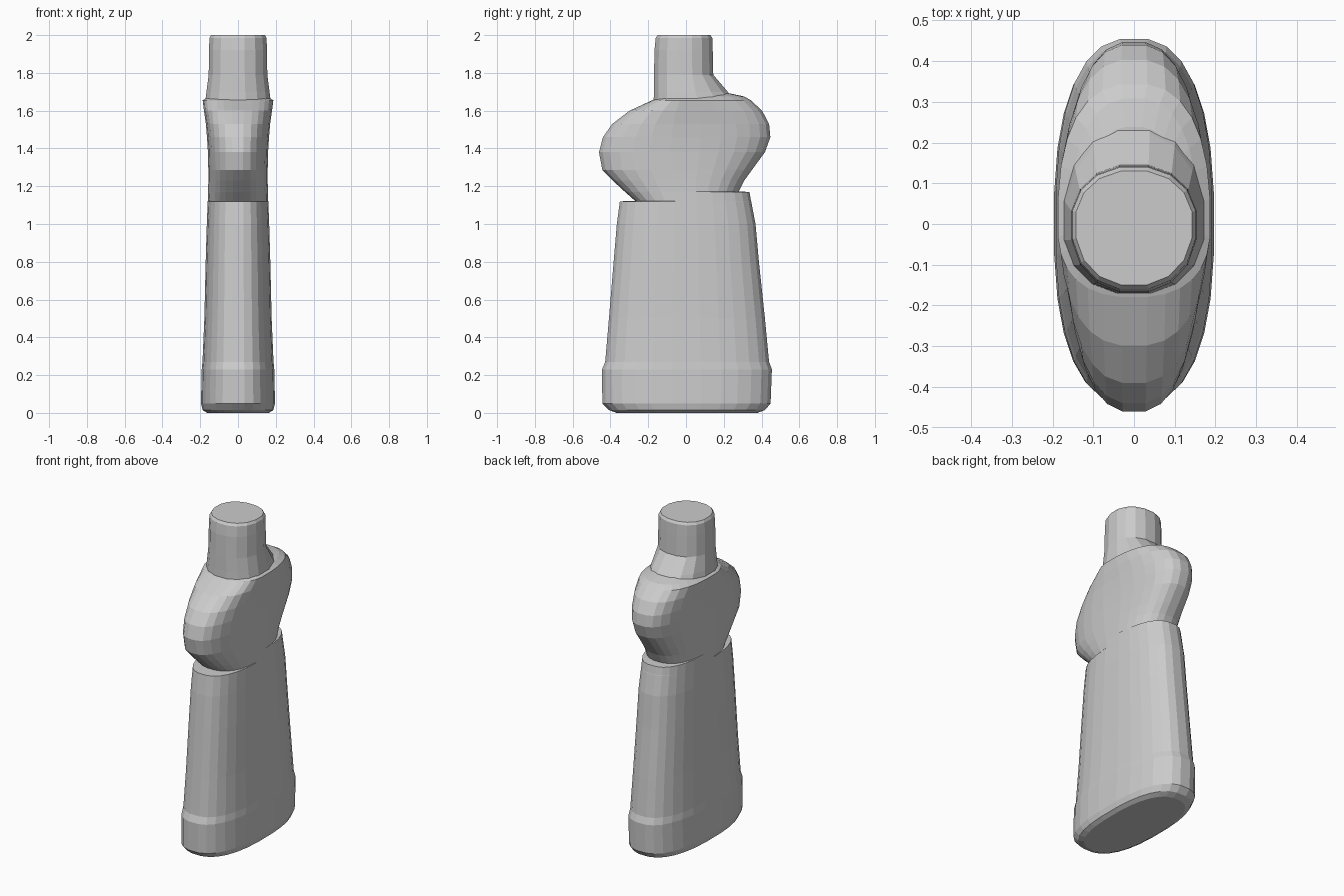
import bpy, bmesh
from math import cos, sin, pi


def loft(name, rings, sides, power):
    """Skin a stack of squashed-oval rings: (z, y front, y back, half width)."""
    bm = bmesh.new()
    loops = []
    for z, front, back, half in rings:
        loop = []
        for i in range(sides):
            a = 2 * pi * (i + 0.5) / sides
            c, s = cos(a), sin(a)
            x = half * abs(c) ** (2 / power) * (1 if c > 0 else -1)
            reach = back if s > 0 else -front
            y = reach * abs(s) ** (2 / power) * (1 if s > 0 else -1)
            loop.append(bm.verts.new((x, y, z)))
        loops.append(loop)
    for low, high in zip(loops, loops[1:]):
        for i in range(sides):
            j = (i + 1) % sides
            bm.faces.new((low[i], low[j], high[j], high[i]))
    bm.faces.new(loops[0][::-1])
    bm.faces.new(loops[-1])
    bmesh.ops.recalc_face_normals(bm, faces=bm.faces)
    mesh = bpy.data.meshes.new(name)
    bm.to_mesh(mesh)
    bm.free()
    obj = bpy.data.objects.new(name, mesh)
    bpy.context.collection.objects.link(obj)
    return obj


# Bottle body: rounded foot, tapering grip with ledges, bulging head
loft("bottle_body", [
    (0.00, -0.37, 0.38, 0.165),
    (0.015, -0.41, 0.42, 0.188),
    (0.05, -0.445, 0.45, 0.197),
    (0.23, -0.447, 0.457, 0.193),
    (0.27, -0.43, 0.442, 0.189),
    (0.50, -0.41, 0.42, 0.179),
    (0.80, -0.385, 0.388, 0.172),
    (1.00, -0.368, 0.37, 0.166),
    (1.12, -0.352, 0.347, 0.161),
    (1.122, -0.27, 0.346, 0.161),
    (1.17, -0.325, 0.338, 0.159),
    (1.172, -0.327, 0.28, 0.159),
    (1.23, -0.39, 0.31, 0.158),
    (1.285, -0.445, 0.35, 0.158),
    (1.38, -0.463, 0.42, 0.160),
    (1.46, -0.442, 0.449, 0.165),
    (1.53, -0.392, 0.442, 0.171),
    (1.60, -0.30, 0.405, 0.181),
    (1.655, -0.18, 0.345, 0.188),
    (1.675, -0.12, 0.31, 0.155),
    (1.69, -0.08, 0.24, 0.12),
], 28, 2.5)

# Neck and cap: sloped shoulder at the back, straight faceted cap above
loft("neck_cap", [
    (1.60, -0.172, 0.27, 0.172),
    (1.66, -0.174, 0.26, 0.175),
    (1.70, -0.173, 0.225, 0.170),
    (1.79, -0.172, 0.147, 0.158),
    (1.92, -0.17, 0.144, 0.156),
    (1.985, -0.163, 0.142, 0.154),
    (2.00, -0.152, 0.132, 0.145),
], 16, 2.2)
